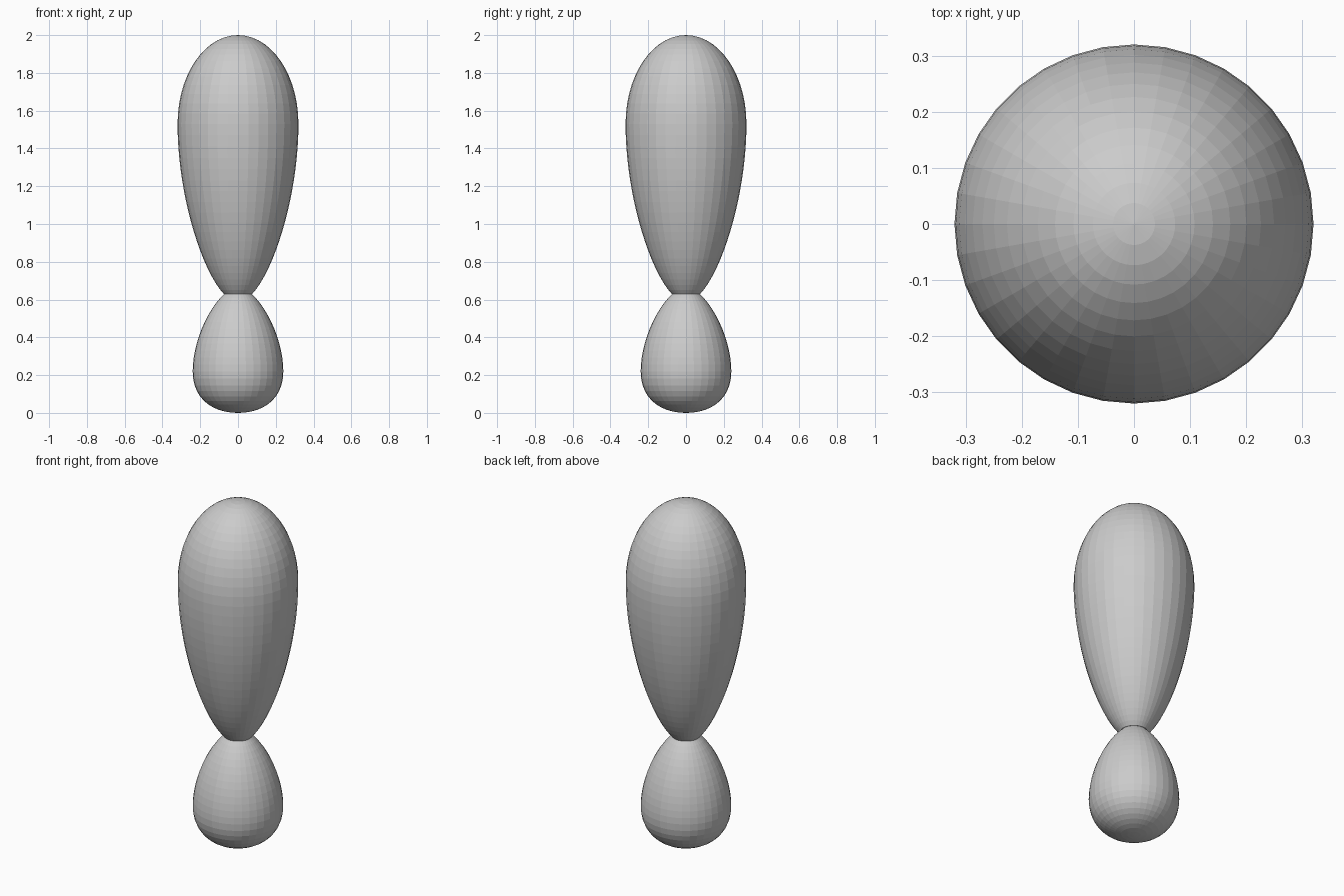
import bpy, bmesh, math
from mathutils import Vector
from mathutils.geometry import interpolate_bezier

if "Cube" in bpy.data.objects:
    bpy.data.objects.remove(bpy.data.objects["Cube"])

SIDES = 36


def profile(*segments):
    """Join bezier segments of (radius, z) points into one outline."""
    points = []
    for count, seg in segments:
        pts = interpolate_bezier(*[Vector((r, 0, z)) for r, z in seg], count)
        points += pts[1:] if points else pts
    return points


def lathe(name, points):
    bm = bmesh.new()
    verts = [bm.verts.new(p) for p in points]
    edges = [bm.edges.new(pair) for pair in zip(verts, verts[1:])]
    bmesh.ops.spin(bm, geom=verts + edges, cent=(0, 0, 0), axis=(0, 0, 1),
                   angle=2 * math.pi, steps=SIDES, use_duplicate=False)
    bmesh.ops.remove_doubles(bm, verts=bm.verts[:], dist=0.0005)
    # close the narrow end at the neck
    bmesh.ops.holes_fill(bm, edges=[e for e in bm.edges if e.is_boundary], sides=0)
    bmesh.ops.recalc_face_normals(bm, faces=bm.faces[:])
    mesh = bpy.data.meshes.new(name)
    bm.to_mesh(mesh)
    bm.free()
    obj = bpy.data.objects.new(name, mesh)
    bpy.context.collection.objects.link(obj)
    return obj


# Tall teardrop, rounded on top and tapering down to the neck
lathe("upper_teardrop", profile(
    (15, [(0, 2.0), (0.177, 2.0), (0.32, 1.79), (0.32, 1.53)]),
    (20, [(0.32, 1.53), (0.32, 1.15), (0.19, 0.75), (0.075, 0.63)])))

# Small egg-shaped base, rounded underneath and narrowing up to the neck
lathe("lower_base", profile(
    (13, [(0.07, 0.633), (0.17, 0.54), (0.24, 0.36), (0.24, 0.22)]),
    (12, [(0.24, 0.22), (0.24, 0.07), (0.13, 0.0), (0, 0.0)])))
